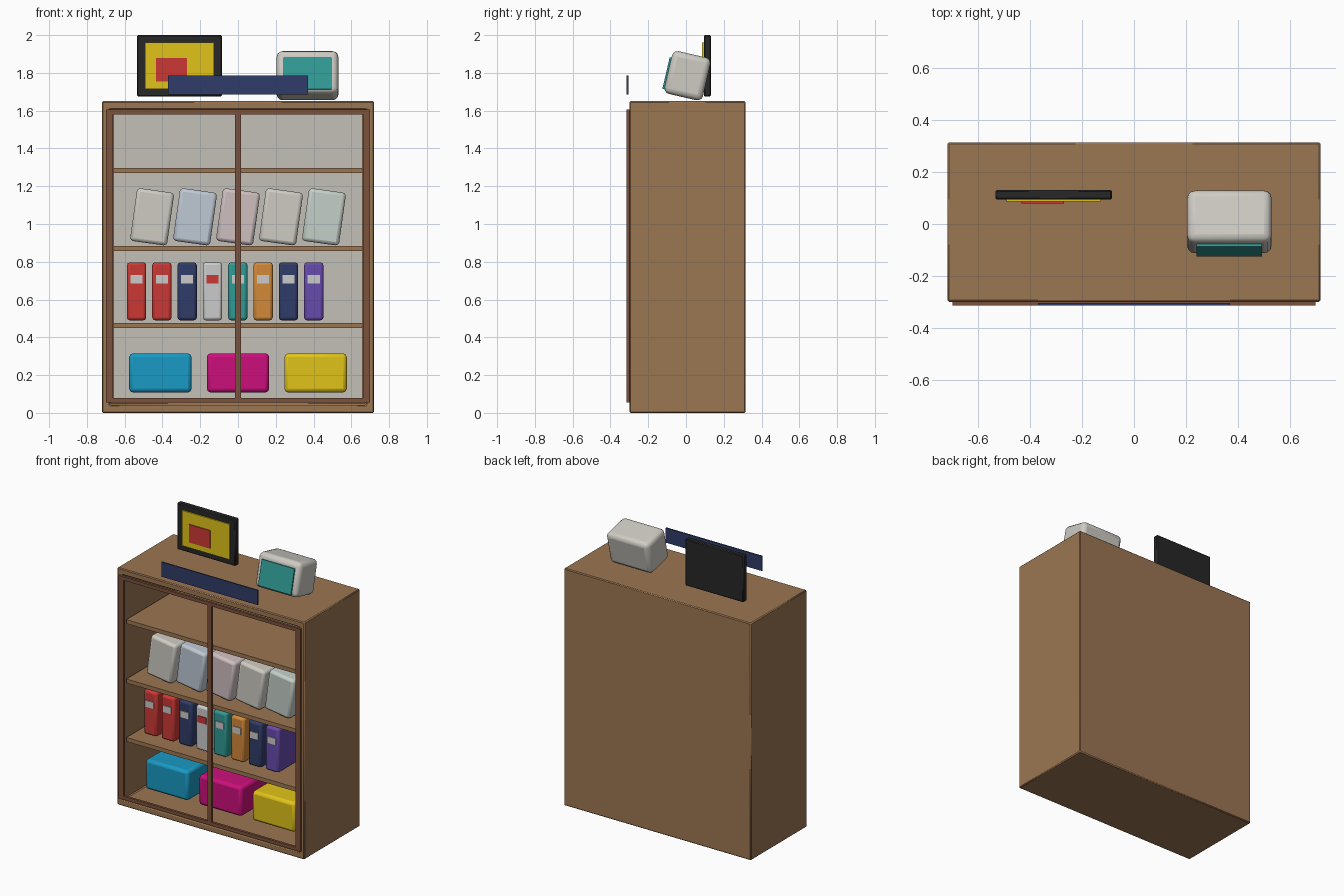
import bpy, bmesh
from math import radians
from mathutils import Matrix, Vector

if "Cube" in bpy.data.objects:
    bpy.data.objects.remove(bpy.data.objects["Cube"])

MATS = {}
COLOURS = {
    "wood": (0.33, 0.18, 0.085), "door_wood": (0.20, 0.085, 0.045),
    "lining": (0.55, 0.53, 0.48), "black": (0.02, 0.02, 0.02),
    "yellow": (0.75, 0.55, 0.01), "red": (0.6, 0.04, 0.035),
    "navy": (0.03, 0.045, 0.14), "teal": (0.03, 0.32, 0.30),
    "orange": (0.65, 0.25, 0.04), "purple": (0.14, 0.07, 0.42),
    "white": (0.75, 0.74, 0.72), "cyan": (0.01, 0.32, 0.55),
    "magenta": (0.6, 0.005, 0.2), "shell": (0.62, 0.60, 0.55),
    "pale_blue": (0.52, 0.58, 0.66), "pale_pink": (0.62, 0.52, 0.53),
    "pale_green": (0.55, 0.62, 0.57),
}


def paint(obj, key):
    if key not in MATS:
        MATS[key] = bpy.data.materials.new(key)
        MATS[key].diffuse_color = (*COLOURS[key], 1)
    obj.data.materials.append(MATS[key])


def finish(name, bm, colour, bevel=0.0, segments=2):
    mesh = bpy.data.meshes.new(name)
    bm.to_mesh(mesh)
    bm.free()
    obj = bpy.data.objects.new(name, mesh)
    bpy.context.collection.objects.link(obj)
    paint(obj, colour)
    if bevel:
        mod = obj.modifiers.new("soft_edges", 'BEVEL')
        mod.width, mod.segments = bevel, segments
        bpy.ops.object.select_all(action='DESELECT')
        obj.select_set(True)
        bpy.context.view_layer.objects.active = obj
        bpy.ops.object.shade_smooth_by_angle(angle=radians(35))
    return obj


def box(name, x, y, z, colour, bevel=0.0, segments=2):
    """Box from (min, max) ranges, with its origin at the centre."""
    size = [b - a for a, b in (x, y, z)]
    bm = bmesh.new()
    bmesh.ops.create_cube(bm, size=1, matrix=Matrix.Diagonal((*size, 1)))
    obj = finish(name, bm, colour, bevel, segments)
    obj.location = [(a + b) / 2 for a, b in (x, y, z)]
    return obj


# Cabinet carcass: a block hollowed out from the front
bm = bmesh.new()
bmesh.ops.create_cube(bm, size=1, matrix=Matrix.Translation((0, 0.0075, 0.825))
                      @ Matrix.Diagonal((1.44, 0.615, 1.65, 1)))
front = min(bm.faces, key=lambda f: f.calc_center_median().y)
bmesh.ops.inset_region(bm, faces=[front], thickness=0.06)
hollow = bmesh.ops.extrude_discrete_faces(bm, faces=[front])["faces"][0]
bmesh.ops.translate(bm, verts=hollow.verts, vec=(0, 0.585, 0))
finish("cabinet_carcass", bm, "wood", 0.006, 1)
box("back_lining", (-0.66, 0.66), (0.275, 0.287), (0.06, 1.59), "lining")

# Shelves
for i, z in enumerate((0.463, 0.87, 1.283)):
    box(f"shelf_{i + 1}", (-0.66, 0.66), (-0.285, 0.28), (z - 0.014, z + 0.014), "wood")

# Door frame on the front
FY = (-0.315, -0.298)
for side, s in (("left", -1), ("right", 1)):
    box(f"door_stile_{side}", sorted((s * 0.70, s * 0.662)), FY, (0.055, 1.605), "door_wood")
box("door_stile_middle", (-0.015, 0.015), FY, (0.079, 1.581), "door_wood")
box("door_rail_bottom", (-0.662, 0.662), FY, (0.055, 0.079), "door_wood")
box("door_rail_top", (-0.662, 0.662), FY, (1.581, 1.605), "door_wood")

# Storage boxes on the bottom shelf
for i, c in enumerate(("cyan", "magenta", "yellow")):
    x = (i - 1) * 0.411
    box(f"storage_box_{i + 1}", (x - 0.165, x + 0.165), (-0.20, 0.15),
        (0.108, 0.315), c, 0.02)

# Row of upright cases with spine labels
for i, c in enumerate(("red", "red", "navy", "white", "teal", "orange", "navy", "purple")):
    x = -0.537 + i * 0.134
    box(f"case_{i + 1}", (x - 0.051, x + 0.051), (-0.20, 0.12), (0.49, 0.797), c, 0.015)
    box(f"case_label_{i + 1}", (x - 0.032, x + 0.032), (-0.206, -0.198),
        (0.685, 0.73), "red" if c == "white" else "white")

# Leaning consoles on the upper shelf
for i, c in enumerate(("shell", "pale_blue", "pale_pink", "shell", "pale_green")):
    x = -0.455 + i * 0.2275
    unit = box(f"leaning_unit_{i + 1}", (x - 0.099, x + 0.099), (-0.20, 0.14),
               (0.897, 1.179), c, 0.018)
    unit.rotation_euler.y = radians(8)

# Framed picture on top
box("picture_frame", (-0.535, -0.085), (0.094, 0.132), (1.675, 2.0), "black", 0.006, 1)
box("picture_panel", (-0.492, -0.127), (0.086, 0.096), (1.715, 1.96), "yellow")
box("picture_patch", (-0.434, -0.27), (0.080, 0.088), (1.755, 1.88), "red")

# Sign strip
box("sign_strip", (-0.37, 0.37), (-0.315, -0.305), (1.685, 1.787), "navy")

# Small monitor tilted back, with its screen
tilt = Matrix.Rotation(radians(-13), 4, 'X')
centre = Vector((0.368, 0.008, 1.785))
for name, half, off, c, bev in (
        ("monitor_body", (0.163, 0.104, 0.116), (0, 0, 0), "shell", 0.03),
        ("monitor_screen", (0.126, 0.007, 0.086), (0, -0.107, -0.012), "teal", 0)):
    part = box(name, *[(-h, h) for h in half], c, bev, 3)
    part.rotation_euler.x = radians(-13)
    part.location = centre + tilt @ Vector(off)

for m in bpy.data.materials:
    if m.users and not m.is_grease_pencil:
        m.use_nodes = True
        m.node_tree.nodes["Principled BSDF"].inputs["Base Color"].default_value = m.diffuse_color
